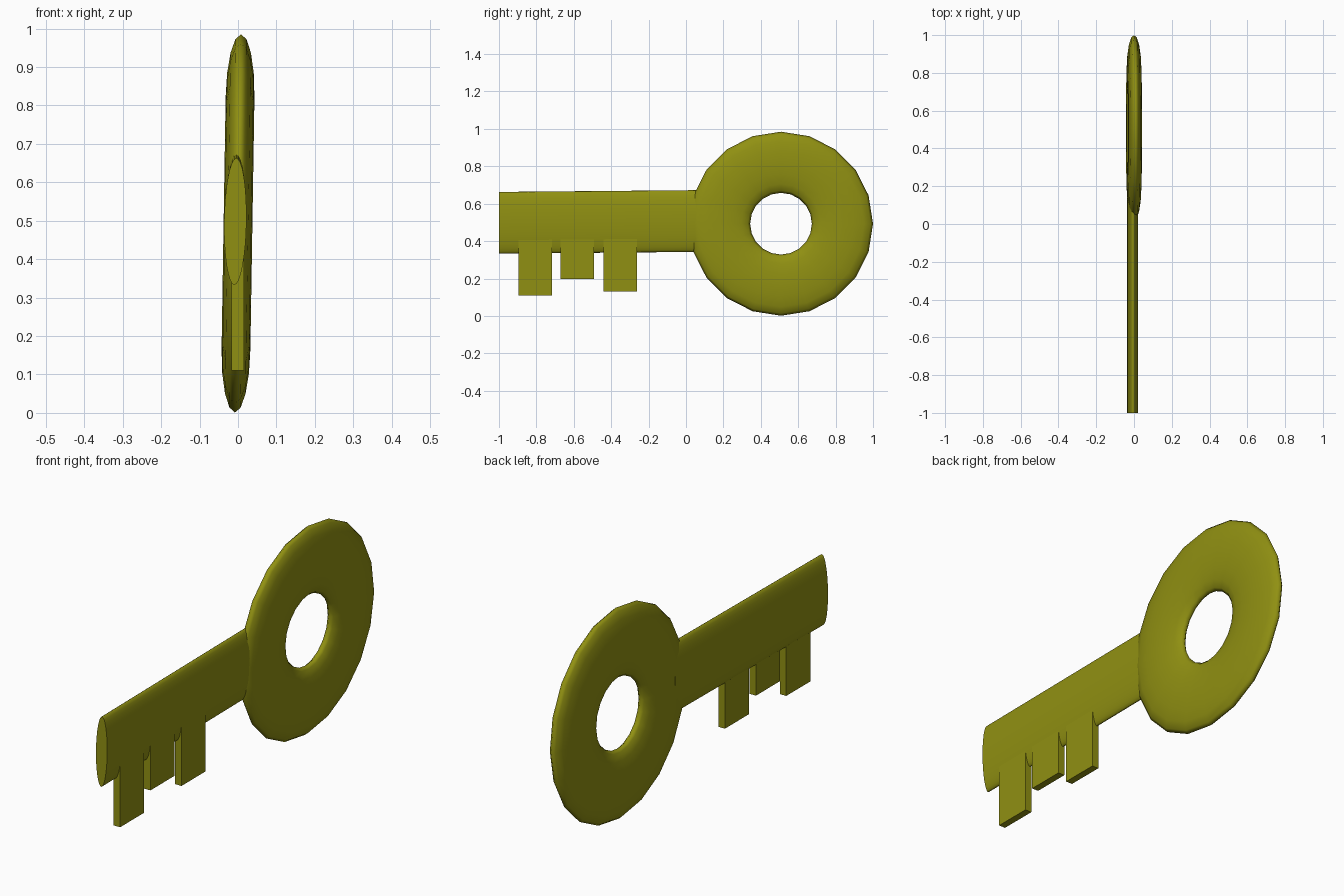
import bpy
import math

if "Cube" in bpy.data.objects:
    bpy.data.objects.remove(bpy.data.objects["Cube"])

mat = bpy.data.materials.new("olive_brass")
mat.diffuse_color = (0.28, 0.28, 0.006, 1)
mat.use_nodes = True
mat.node_tree.nodes["Principled BSDF"].inputs["Base Color"].default_value = mat.diffuse_color


def finish(name, smooth):
    ob = bpy.context.object
    ob.name = name
    ob.data.materials.append(mat)
    if smooth:
        bpy.ops.object.shade_smooth_by_angle(angle=math.radians(40))
    return ob


# Ring handle: 20-sided flattened torus, leaning very slightly
bpy.ops.mesh.primitive_torus_add(major_segments=20, minor_segments=16,
                                 major_radius=0.3285, minor_radius=0.1635)
ring = finish("ring_handle", True)
for v in ring.data.vertices:
    x, y, z = v.co
    v.co = (z * 0.0375 / 0.1635, x, y)
ring.location = (0, 0.508, 0.493)
ring.rotation_euler.y = math.radians(0.93)

# Shaft: flat oval bar along y, rising slightly into the ring
SHAFT_END = 0.13
bpy.ops.mesh.primitive_cylinder_add(vertices=32, radius=1, depth=2)
shaft = finish("shaft", True)
for v in shaft.data.vertices:
    x, y, z = v.co
    t = (z + 1) / 2
    v.co = (-0.007 + 0.029 * x + 0.0025 * y,
            -1 + t * (SHAFT_END + 1),
            0.498 + 0.01 * t - 0.165 * y * -1)
shaft.data.update()

# Teeth: three plain blocks sunk into the shaft
TOOTH_TOP = 0.48
for i, (y, bottom) in enumerate([(-0.806, 0.11), (-0.582, 0.197), (-0.352, 0.13)]):
    bpy.ops.mesh.primitive_cube_add(size=1, location=(-0.001, y, (TOOTH_TOP + bottom) / 2))
    bpy.context.object.scale = (0.033, 0.178, TOOTH_TOP - bottom)
    finish(f"tooth_{i + 1}", False)

# Keep the shaft faces pointing outwards after reshaping
import bmesh
for ob in (shaft, ring):
    bm = bmesh.new()
    bm.from_mesh(ob.data)
    bmesh.ops.recalc_face_normals(bm, faces=bm.faces)
    bm.to_mesh(ob.data)
    bm.free()
